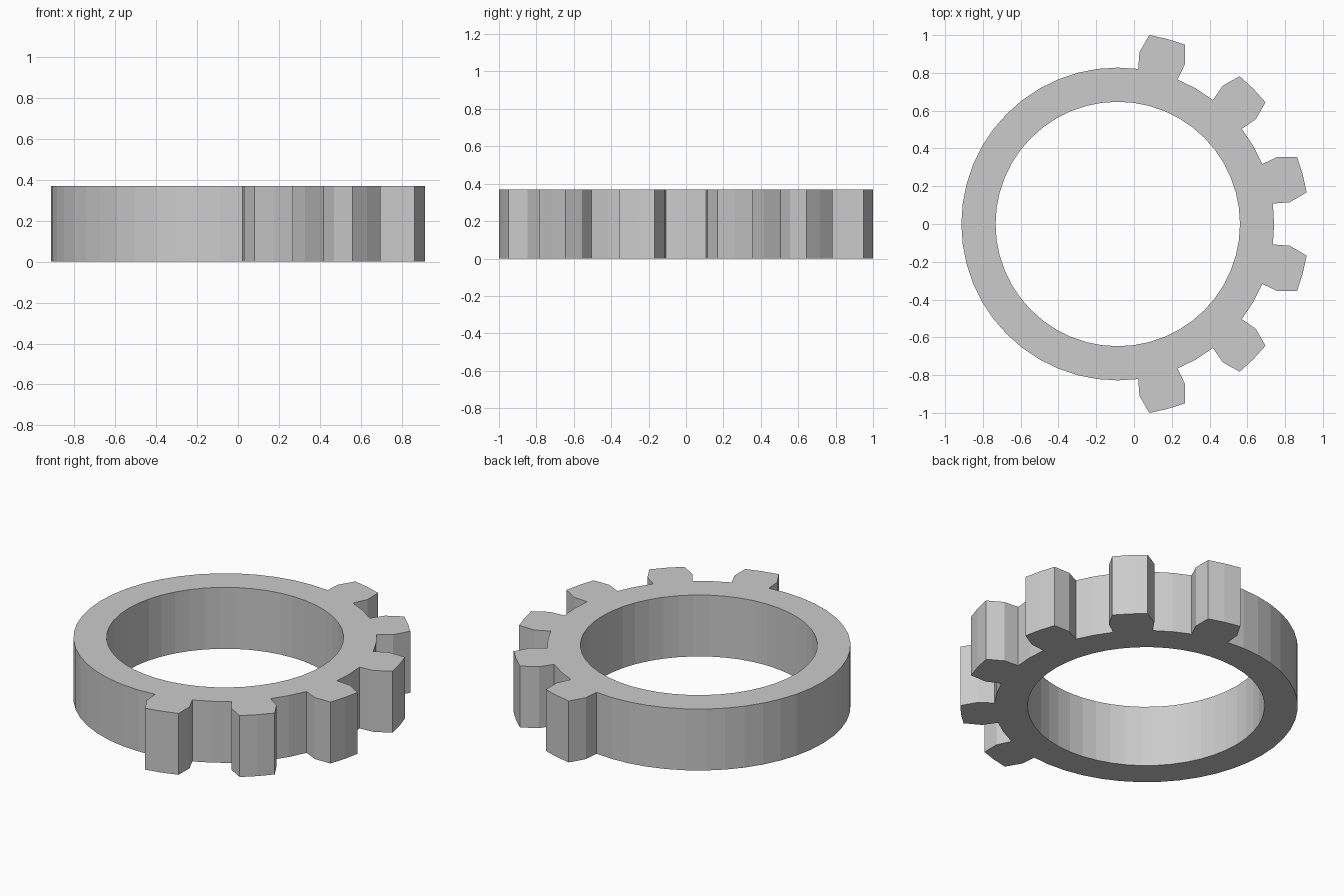
import bpy, bmesh
from math import cos, sin, radians

if "Cube" in bpy.data.objects:
    bpy.data.objects.remove(bpy.data.objects["Cube"])

CX, HEIGHT = -0.086, 0.37
R_IN, R_OUT, R_MID, R_TIP = 0.647, 0.828, 0.918, 1.0139
TEETH = (-75, -45, -15, 15, 45, 75)
SEG = 48


def polar(r, deg):
    return (CX + r * cos(radians(deg)), r * sin(radians(deg)), 0)


bm = bmesh.new()
inner = [bm.verts.new(polar(R_IN, i * 360 / SEG)) for i in range(SEG)]
outer = [bm.verts.new(polar(R_OUT, i * 360 / SEG)) for i in range(SEG)]

# flat ring
for i in range(SEG):
    j = (i + 1) % SEG
    bm.faces.new((inner[i], outer[i], outer[j], inner[j]))

# teeth share the ring's outer vertices
for a in TEETH:
    k = round(a * SEG / 360)
    lo, mid, hi = (outer[(k + d) % SEG] for d in (-1, 0, 1))
    rim = [bm.verts.new(polar(r, a + d)) for r, d in
           ((R_MID, -7.8), (R_TIP, -5.5), (R_TIP, 0), (R_TIP, 5.5), (R_MID, 7.8))]
    bm.faces.new([lo] + rim[:3] + [mid])
    bm.faces.new([mid] + rim[2:] + [hi])

# thickness
ext = bmesh.ops.extrude_face_region(bm, geom=bm.faces[:], use_keep_orig=True)
top = [g for g in ext["geom"] if isinstance(g, bmesh.types.BMVert)]
bmesh.ops.translate(bm, verts=top, vec=(0, 0, HEIGHT))
bmesh.ops.recalc_face_normals(bm, faces=bm.faces[:])

mesh = bpy.data.meshes.new("partial_gear_ring")
bm.to_mesh(mesh)
bm.free()
bpy.context.collection.objects.link(bpy.data.objects.new("partial_gear_ring", mesh))
